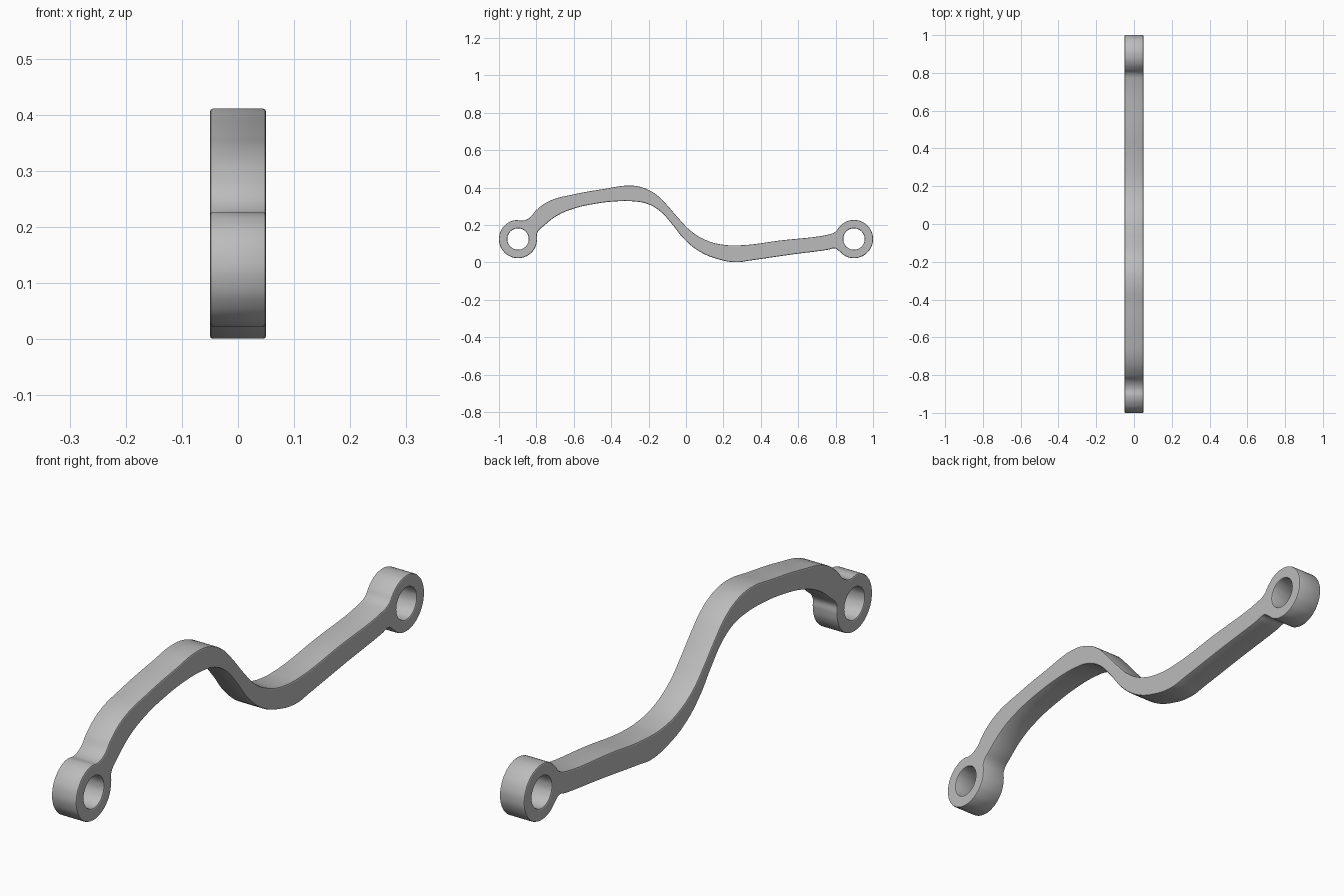
import bpy
import math
from mathutils import Matrix

if "Cube" in bpy.data.objects:
    bpy.data.objects.remove(bpy.data.objects["Cube"], do_unlink=True)

HALF_WIDTH = 0.05
BEVEL = 0.005
EYE_Y, EYE_Z = 0.898, 0.125
EYE_RADIUS, HOLE_RADIUS = 0.102, 0.057


def arc(cy, radius, start, end, steps):
    """Points on a circle around an eye, angles in degrees."""
    angles = [math.radians(start + (end - start) * i / steps) for i in range(steps + 1)]
    return [(cy + radius * math.cos(a), EYE_Z + radius * math.sin(a)) for a in angles]


def add_loop(curve, points):
    """Closed smooth loop through the points."""
    spline = curve.splines.new("BEZIER")
    spline.bezier_points.add(len(points) - 1)
    for bp, (y, z) in zip(spline.bezier_points, points):
        bp.co = (y, z, 0)
        bp.handle_left_type = bp.handle_right_type = "AUTO"
    spline.use_cyclic_u = True
    spline.resolution_u = 6


# Upper edge of the arm, front to rear
upper = [(-0.835, 0.24), (-0.80, 0.28), (-0.727, 0.33), (-0.595, 0.365),
         (-0.436, 0.393), (-0.295, 0.411), (-0.22, 0.396), (-0.152, 0.357),
         (-0.10, 0.305), (-0.035, 0.23), (0.03, 0.165), (0.105, 0.12),
         (0.19, 0.096), (0.297, 0.092), (0.50, 0.117), (0.76, 0.149), (0.797, 0.163)]
# Lower edge of the arm, rear to front
lower = [(0.797, 0.075), (0.76, 0.068), (0.555, 0.041), (0.34, 0.01),
         (0.27, 0.001), (0.17, 0.018), (0.07, 0.06), (-0.013, 0.128),
         (-0.078, 0.209), (-0.142, 0.277), (-0.206, 0.313), (-0.275, 0.326),
         (-0.382, 0.326), (-0.489, 0.313), (-0.596, 0.289), (-0.687, 0.251),
         (-0.757, 0.198), (-0.795, 0.158)]

# Bent link with an eye at each end
curve = bpy.data.curves.new("link_arm", "CURVE")
curve.dimensions = "2D"
curve.fill_mode = "BOTH"
curve.extrude = HALF_WIDTH - BEVEL
curve.bevel_depth = BEVEL
curve.bevel_resolution = 1
curve.offset = -BEVEL
outline = (upper + arc(EYE_Y, EYE_RADIUS, 140, -140, 12)
           + lower + arc(-EYE_Y, EYE_RADIUS, 0, -285, 12))
add_loop(curve, outline)
for side in (-1, 1):
    add_loop(curve, arc(side * EYE_Y, HOLE_RADIUS, 0, 330, 11))

# Stand the flat profile up: profile x to y, profile y to z, thickness to x
link = bpy.data.objects.new("link_arm", curve)
bpy.context.collection.objects.link(link)
bpy.ops.object.select_all(action="DESELECT")
link.select_set(True)
bpy.context.view_layer.objects.active = link
bpy.ops.object.convert(target="MESH")
link = bpy.context.object
link.name = "link_arm"
link.data.transform(Matrix(((0, 0, 1, 0), (1, 0, 0, 0), (0, 1, 0, 0), (0, 0, 0, 1))))

# Single grey metal
metal = bpy.data.materials.new("grey_metal")
metal.use_nodes = True
colour = (0.5, 0.5, 0.5, 1)
metal.diffuse_color = colour
metal.node_tree.nodes["Principled BSDF"].inputs["Base Color"].default_value = colour
link.data.materials.clear()
link.data.materials.append(metal)
bpy.ops.object.shade_smooth_by_angle(angle=math.radians(30))
